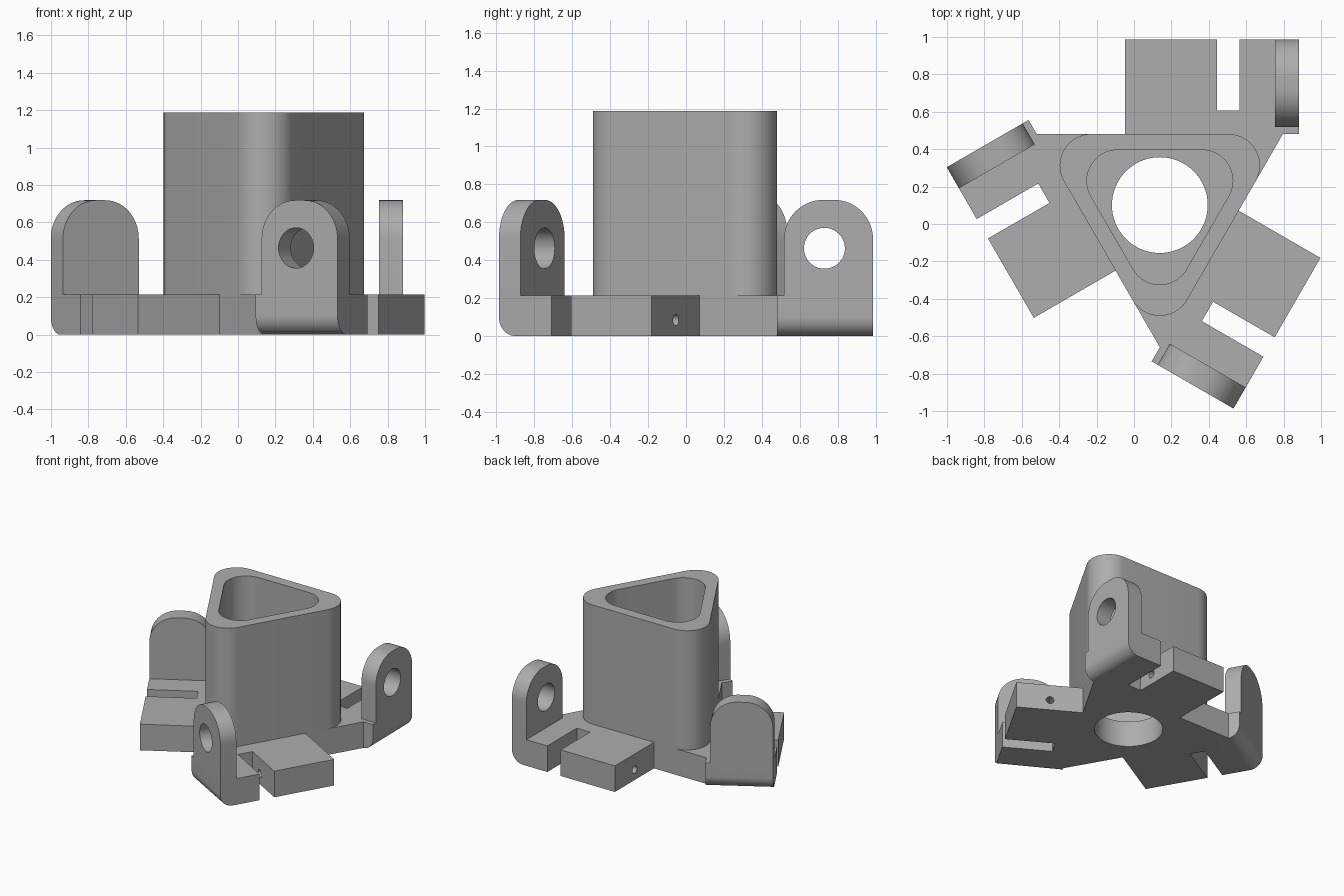
import bpy, bmesh
from math import pi, cos, sin, radians
from mathutils import Matrix, Vector

if "Cube" in bpy.data.objects:
    bpy.data.objects.remove(bpy.data.objects["Cube"])

grey = bpy.data.materials.new("plain_grey")
grey.use_nodes = True
GREY = (0.42, 0.42, 0.42, 1)
grey.diffuse_color = GREY
grey.node_tree.nodes["Principled BSDF"].inputs["Base Color"].default_value = GREY

CENTRE = Matrix.Translation((0.138, 0.101, 0))
ARMS = [CENTRE @ Matrix.Rotation(radians(-120 * i), 4, "Z") for i in range(3)]
# Turns a (y, z) profile extruded along x into place
SIDEWAYS = Matrix(((0, 0, 1, 0), (1, 0, 0, 0), (0, 1, 0, 0), (0, 0, 0, 1)))

SLAB, TOWER_TOP, EDGE, END = 0.213, 1.187, 0.38, 0.885
PIN_Y, PIN_Z = 0.629, 0.463


def arc(x, y, r, start, stop, steps):
    angles = [radians(start + (stop - start) * i / steps) for i in range(steps + 1)]
    return [(x + r * cos(a), y + r * sin(a)) for a in angles]


def circle(x, y, r, n=64):
    return arc(x, y, r, 0, 360, n)[:-1]


def rounded_triangle(inset, r):
    pts = []
    for a in (30, 150, 270):
        d = 2 * (inset - r)
        pts += arc(d * cos(radians(a)), d * sin(radians(a)), r, a - 60, a + 60, 20)
    return pts


def prism(name, outline, low, high, place):
    bm = bmesh.new()
    face = bm.faces.new([bm.verts.new((x, y, low)) for x, y in outline])
    top = bmesh.ops.extrude_face_region(bm, geom=[face])["geom"]
    bmesh.ops.translate(bm, vec=(0, 0, high - low),
                        verts=[v for v in top if isinstance(v, bmesh.types.BMVert)])
    bm.transform(place)
    bmesh.ops.recalc_face_normals(bm, faces=bm.faces)
    mesh = bpy.data.meshes.new(name)
    bm.to_mesh(mesh)
    bm.free()
    mesh.materials.append(grey)
    ob = bpy.data.objects.new(name, mesh)
    bpy.context.collection.objects.link(ob)
    return ob


def cut(ob, cutters):
    for c in cutters:
        mod = ob.modifiers.new("cut", "BOOLEAN")
        mod.operation, mod.solver, mod.object = "DIFFERENCE", "EXACT", c
    bpy.context.view_layer.update()
    mesh = bpy.data.meshes.new_from_object(
        ob.evaluated_get(bpy.context.evaluated_depsgraph_get()))
    ob.modifiers.clear()
    ob.data = mesh
    for c in cutters:
        bpy.data.objects.remove(c)
    mesh.shade_smooth()
    mesh.set_sharp_from_angle(angle=radians(30))


# Base slab: a triangle with a slotted arm on each side
arm = [(-0.185, EDGE), (-0.185, END), (0.305, END), (0.305, 0.505), (0.425, 0.505),
       (0.425, END), (0.745, END), (0.745, EDGE), (0.658, EDGE)]
outline = [tuple((m.to_3x3() @ Vector((x, y, 0))).xy) for m in ARMS for x, y in arm]
base = prism("base_plate", outline, 0, SLAB, CENTRE)

# Round the lower outer edge of each arm
bm = bmesh.new()
bm.from_mesh(base.data)
edges = []
for m in ARMS:
    inv = m.inverted()
    for e in bm.edges:
        a, b = (inv @ v.co for v in e.verts)
        if all(abs(p.x - 0.745) < 1e-3 and p.z < 1e-3 for p in (a, b)):
            edges.append(e)
bmesh.ops.bevel(bm, geom=edges, offset=0.1, segments=12, profile=0.5, affect="EDGES")
bm.to_mesh(base.data)
bm.free()

# Central bore and a small pin hole through each arm block
cutters = [prism("bore_cutter", circle(0, 0, 0.256), -0.1, SLAB + 0.1, CENTRE)]
for m in ARMS:
    cutters.append(prism("pin_cutter", circle(PIN_Y, 0.085, 0.03, 24),
                         -0.3, 0.36, m @ SIDEWAYS))
cut(base, cutters)

# Hollow rounded triangular tower
tower = prism("tower", rounded_triangle(EDGE, 0.168), SLAB, TOWER_TOP, CENTRE)
cut(tower, [prism("tower_cutter", rounded_triangle(0.295, 0.165),
                  SLAB - 0.1, TOWER_TOP + 0.1, CENTRE)])

# Upright pierced ears on the arms
R, TOP, START = 0.205, 0.718, 0.417
ear_profile = [(START, SLAB), (END, SLAB)]
ear_profile += arc(END - R, TOP - R, R, 0, 90, 16)
ear_profile += arc(START + R, TOP - R, R, 90, 180, 16)
for name, m in zip(("back", "right_front", "left"), ARMS):
    ear = prism(name + "_ear", ear_profile, 0.615, 0.745, m @ SIDEWAYS)
    cut(ear, [prism("ear_cutter", circle(PIN_Y, PIN_Z, 0.108, 48), 0.5, 0.9, m @ SIDEWAYS)])
